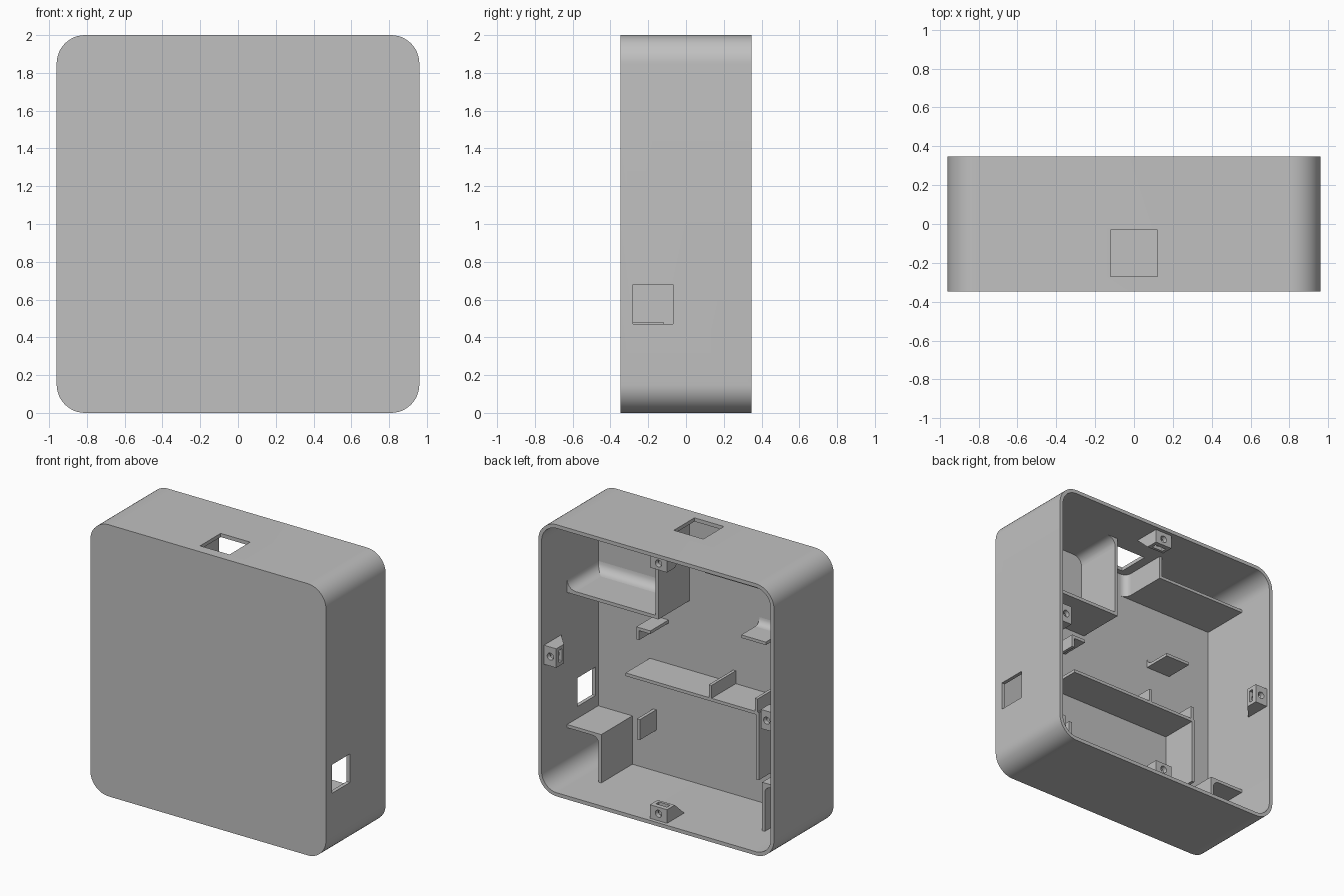
import bpy, bmesh, math
from mathutils import Matrix, Vector

if "Cube" in bpy.data.objects:
    bpy.data.objects.remove(bpy.data.objects["Cube"], do_unlink=True)

GREY = (0.53, 0.53, 0.53, 1)
mat = bpy.data.materials.new("plain grey")
mat.use_nodes = True
mat.diffuse_color = GREY
mat.node_tree.nodes["Principled BSDF"].inputs["Base Color"].default_value = GREY

W, D, R, T = 0.96, 0.347, 0.15, 0.027   # half width, half depth, corner radius, wall
FLOOR = -0.312                          # inner face of the front panel
IN_X, IN_TOP, IN_BOT = W - T, 2 - T, T  # inner wall faces
ROOT = FLOOR - 0.01                     # ribs are rooted slightly into the panel


def prism(name, pts, axis, lo, hi):
    """Extrude a 2D outline along an axis; outline uses the other two axes in order."""
    i = "xyz".index(axis)
    bm = bmesh.new()
    rings = []
    for t in (lo, hi):
        ring = []
        for p in pts:
            co = list(p)
            co.insert(i, t)
            ring.append(bm.verts.new(co))
        rings.append(ring)
        bm.faces.new(ring)
    n = len(pts)
    for k in range(n):
        j = (k + 1) % n
        bm.faces.new((rings[0][k], rings[0][j], rings[1][j], rings[1][k]))
    bmesh.ops.recalc_face_normals(bm, faces=bm.faces[:])
    me = bpy.data.meshes.new(name)
    bm.to_mesh(me)
    bm.free()
    me.materials.append(mat)
    ob = bpy.data.objects.new(name, me)
    bpy.context.collection.objects.link(ob)
    return ob


def box(name, x, y, z):
    return prism(name, [(x[0], z[0]), (x[1], z[0]), (x[1], z[1]), (x[0], z[1])], "y", *y)


def rounded(hw, z0, z1, r, seg=12):
    """Rounded rectangle outline in x and z."""
    pts = []
    for k, (cx, cz) in enumerate([(hw - r, z1 - r), (r - hw, z1 - r), (r - hw, z0 + r), (hw - r, z0 + r)]):
        for s in range(seg + 1):
            a = math.pi / 2 * (k + s / seg)
            pts.append((cx + r * math.cos(a), cz + r * math.sin(a)))
    return pts


def fillet(name, corner, du, dv, r, axis, lo, hi, seg=6):
    """Concave fillet filling an inside corner; du and dv are signs."""
    u, v = corner
    pts = [(u - du * 0.005, v - dv * 0.005)]
    for s in range(seg + 1):
        a = math.pi / 2 * s / seg
        pts.append((u + du * r * (1 - math.sin(a)), v + dv * r * (1 - math.cos(a))))
    return smooth(prism(name, pts, axis, lo, hi))


def cut(ob, cutter):
    m = ob.modifiers.new("cut", "BOOLEAN")
    m.operation, m.solver, m.object = "DIFFERENCE", "EXACT", cutter
    select(ob)
    bpy.ops.object.modifier_apply(modifier=m.name)
    bpy.data.objects.remove(cutter, do_unlink=True)


def select(ob):
    bpy.ops.object.select_all(action="DESELECT")
    ob.select_set(True)
    bpy.context.view_layer.objects.active = ob


def smooth(ob):
    select(ob)
    bpy.ops.object.shade_smooth_by_angle(angle=math.radians(30))
    return ob


# Open-backed housing with a top and a side opening
shell = prism("housing", rounded(W, 0, 2, R), "y", -D, D)
cut(shell, prism("cavity", rounded(IN_X, IN_BOT, IN_TOP, R - T), "y", FLOOR, D + 0.1))
cut(shell, box("top_opening", (-0.12, 0.12), (-0.27, -0.03), (1.9, 2.1)))
cut(shell, box("side_opening", (0.9, 1.0), (-0.28, -0.07), (0.47, 0.68)))
smooth(shell)

# Upper compartment on the left: shelf and wall up to the top
TIP = 0.05
box("upper_left_shelf", (0.19, IN_X + 0.01), (ROOT, TIP), (1.355, 1.38))
box("upper_left_wall", (0.19, 0.212), (ROOT, TIP), (1.355, IN_TOP + 0.01))
fillet("upper_left_shelf_fillet", (IN_X, 1.38), -1, 1, 0.07, "y", FLOOR, TIP)
fillet("upper_left_wall_fillet", (0.212, IN_TOP), 1, -1, 0.07, "y", FLOOR, TIP)
fillet("upper_left_floor_fillet", (FLOOR, 1.38), 1, 1, 0.07, "x", 0.2, IN_X)

# Upper compartment on the right: higher shelf and short wall
box("upper_right_shelf", (-IN_X - 0.01, -0.19), (ROOT, TIP), (1.8, 1.822))
box("upper_right_wall", (-0.212, -0.19), (ROOT, TIP), (1.8, IN_TOP + 0.01))
fillet("upper_right_wall_fillet", (-0.19, FLOOR), 1, 1, 0.05, "z", 1.8, IN_TOP)

# Small support ledges
box("right_ledge", (-0.58, -0.38), (ROOT, -0.1), (1.315, 1.337))
fillet("right_ledge_fillet", (FLOOR, 1.337), 1, 1, 0.05, "x", -0.58, -0.38)
box("left_ledge", (0.36, 0.475), (ROOT, -0.1), (1.145, 1.168))
box("left_ledge_lip", (0.453, 0.475), (ROOT, -0.1), (1.075, 1.16))
box("left_post", (0.46, 0.485), (ROOT, -0.12), (0.33, 0.48))

# Long middle shelf with dividers and a hanging wall
MID = -0.03
box("middle_shelf", (-0.57, 0.513), (ROOT, MID), (0.822, 0.845))
for name, x in (("centre_divider", -0.165), ("end_divider", -0.54)):
    box(name, (x - 0.022, x), (ROOT, MID), (0.83, 0.94))
box("middle_hanging_wall", (-0.572, -0.55), (ROOT, MID), (0.345, 0.84))

# Mirrored corner compartments at the bottom
for side, s in (("left", 1), ("right", -1)):
    box(f"lower_{side}_shelf", sorted((s * 0.655, s * (IN_X + 0.01))), (ROOT, TIP), (0.36, 0.383))
    box(f"lower_{side}_wall", sorted((s * 0.655, s * 0.677)), (ROOT, TIP), (IN_BOT - 0.01, 0.38))
    fillet(f"lower_{side}_fillet", (s * 0.677, 0.36), s, -1, 0.05, "y", FLOOR, TIP)

# Screw bosses in the middle of each wall, with nut slot and screw hole
BACK = 0.32
for k, side in enumerate(("bottom", "right", "top", "left")):
    wall = -(IN_X if k % 2 else 1 - IN_BOT)
    outline = [(BACK, wall - 0.01), (BACK, wall + 0.1), (BACK - 0.09, wall + 0.1),
               (BACK - 0.2, wall), (BACK - 0.2, wall - 0.01)]
    boss = prism(f"{side}_screw_boss", outline, "x", -0.07, 0.07)
    cut(boss, box("nut_slot", (-0.045, 0.045), (BACK - 0.07, BACK - 0.035), (wall + 0.01, wall + 0.2)))
    hole = [(0.026 * math.cos(a * math.pi / 8), wall + 0.052 + 0.026 * math.sin(a * math.pi / 8))
            for a in range(16)]
    cut(boss, prism("screw_hole", hole, "y", BACK - 0.1, BACK + 0.05))
    turn = Matrix.Rotation(k * math.pi / 2, 4, "Y")
    boss.data.transform(Matrix.Translation(Vector((0, 0, 1))) @ turn)
    smooth(boss)
